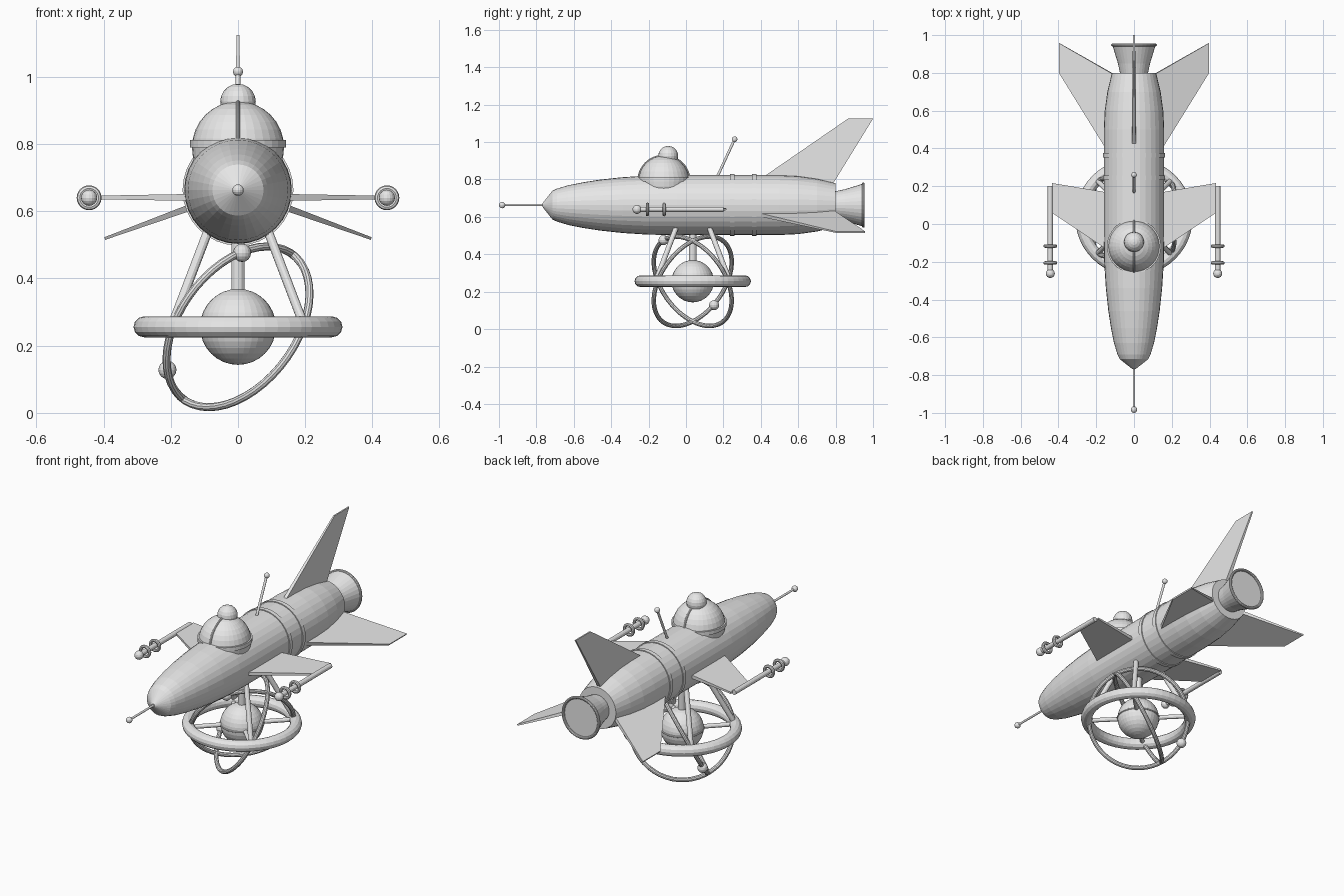
import bpy, bmesh
from math import sin, cos, pi, radians
from mathutils import Vector

if "Cube" in bpy.data.objects:
    bpy.data.objects.remove(bpy.data.objects["Cube"])

grey = bpy.data.materials.new("plain_grey")
grey.use_nodes = True
grey.diffuse_color = (0.8, 0.8, 0.8, 1)
grey.node_tree.nodes["Principled BSDF"].inputs["Base Color"].default_value = (0.8, 0.8, 0.8, 1)

AXIS_Z = 0.663                       # height of the hull axis
HUB = Vector((0, 0.036, 0.256))      # centre of the hanging orb


def finish(name, obj=None):
    obj = obj or bpy.context.object
    obj.name = name
    obj.data.materials.clear()
    obj.data.materials.append(grey)
    return obj


def from_bmesh(name, bm):
    bmesh.ops.recalc_face_normals(bm, faces=bm.faces)
    mesh = bpy.data.meshes.new(name)
    bm.to_mesh(mesh)
    bm.free()
    obj = bpy.data.objects.new(name, mesh)
    bpy.context.collection.objects.link(obj)
    return finish(name, obj)


def ball(name, loc, r, seg=16):
    bpy.ops.mesh.primitive_uv_sphere_add(segments=seg, ring_count=seg // 2, radius=r, location=loc)
    return finish(name)


def rod(name, a, b, r, seg=12):
    a, b = Vector(a), Vector(b)
    bpy.ops.mesh.primitive_cylinder_add(vertices=seg, radius=r, depth=(b - a).length, location=(a + b) / 2)
    obj = finish(name)
    obj.rotation_euler = (b - a).to_track_quat('Z', 'Y').to_euler()
    return obj


def ring(name, loc, normal, major, minor, seg=48, sides=10):
    bpy.ops.mesh.primitive_torus_add(location=loc, major_radius=major, minor_radius=minor,
                                     major_segments=seg, minor_segments=sides)
    obj = finish(name)
    obj.rotation_euler = Vector(normal).to_track_quat('Z', 'Y').to_euler()
    return obj


def lathe(name, profile, seg=32):
    """Turn (y, radius) points round the hull axis, capping both ends."""
    bm = bmesh.new()
    loops = [[bm.verts.new((r * cos(2 * pi * i / seg), y, AXIS_Z + r * sin(2 * pi * i / seg)))
              for i in range(seg)] for y, r in profile]
    for p, q in zip(loops, loops[1:]):
        for i in range(seg):
            j = (i + 1) % seg
            bm.faces.new((p[i], p[j], q[j], q[i]))
    bm.faces.new(loops[0])
    bm.faces.new(loops[-1])
    return from_bmesh(name, bm)


def fin(name, angle, corners, z, root=0.011, tip=0.004):
    """Tapered plate from (y, radius) corners: two at the root, two at the tip."""
    out = Vector((cos(angle), 0, sin(angle)))
    side = Vector((-sin(angle), 0, cos(angle)))
    bm = bmesh.new()
    faces = []
    for s in (1, -1):
        faces.append([bm.verts.new(Vector((0, y, z)) + out * r + side * s * (root if i in (0, 3) else tip))
                      for i, (y, r) in enumerate(corners)])
        bm.faces.new(faces[-1])
    a, b = faces
    for i in range(4):
        j = (i + 1) % 4
        bm.faces.new((a[i], a[j], b[j], b[i]))
    return from_bmesh(name, bm)


# Hull, nozzle and trim bands
lathe("hull", [(-0.767, 0.010), (-0.715, 0.076), (-0.69, 0.088), (-0.63, 0.106), (-0.55, 0.122),
               (-0.46, 0.136), (-0.34, 0.149), (-0.2, 0.158), (-0.05, 0.16), (0.5, 0.16),
               (0.6, 0.155), (0.7, 0.141), (0.8, 0.117)])
lathe("nozzle", [(0.79, 0.072), (0.85, 0.085), (0.945, 0.114)])
ring("nozzle_rim", (0, 0.948, AXIS_Z), (0, 1, 0), 0.113, 0.008, 32)
for y in (0.246, 0.364):
    lathe("hull_band", [(y - 0.012, 0.159), (y - 0.012, 0.165), (y + 0.012, 0.165), (y + 0.012, 0.159)])

# Nose probe and back aerial
rod("nose_probe", (0, -0.74, AXIS_Z), (0, -0.98, AXIS_Z), 0.006)
ball("nose_probe_tip", (0, -0.983, AXIS_Z), 0.017)
rod("aerial", (0, 0.165, 0.81), (0, 0.26, 1.015), 0.007)
ball("aerial_tip", (0, 0.26, 1.015), 0.015)

# Cockpit dome with collar, rib and top knob
ball("dome", (0, -0.118, 0.79), 0.137, 32)
bpy.ops.mesh.primitive_cylinder_add(vertices=32, radius=0.143, depth=0.022, location=(0, -0.118, 0.801))
finish("dome_collar")
ring("dome_rib", (0, -0.118, 0.79), (1, 0, 0), 0.137, 0.006)
ball("dome_knob", (0, -0.095, 0.926), 0.053, 20)

# Tail fins
fin("tail_fin", radians(90), [(0.34, 0.1), (0.866, 0.462), (1.0, 0.462), (0.777, 0.1)], AXIS_Z)
for name, a in (("left", -20), ("right", 200)):
    fin(name + "_tail_fin", radians(a), [(0.315, 0.1), (0.8, 0.422), (0.958, 0.422), (0.785, 0.1)], AXIS_Z)

# Side wings carrying ringed rods
for name, s in (("left", 1), ("right", -1)):
    fin(name + "_wing", 0 if s > 0 else pi, [(-0.165, 0.1), (0.06, 0.435), (0.217, 0.435), (0.16, 0.1)],
        0.641, 0.011, 0.005)
    x, z = 0.443 * s, 0.64
    rod(name + "_wing_rod", (x, 0.2, z), (x, -0.26, z), 0.014)
    ball(name + "_rod_tip", (x, -0.262, z), 0.024)
    for y in (-0.117, -0.206):
        ring(name + "_rod_ring", (x, y, z), (0, 1, 0), 0.028, 0.009, 24, 8)

# Hanging orb, outer ring, spokes and legs
ball("orb", HUB, 0.113, 32)
ring("orb_band", HUB, (0, 0, 1), 0.112, 0.005)
ring("outer_ring", HUB, (0, 0, 1), 0.28, 0.031, 48, 12)
rod("orb_post", HUB, HUB + Vector((0, 0, 0.28)), 0.02)
for sx in (1, -1):
    for sy in (1, -1):
        rim = HUB + Vector((sx * 0.198, sy * 0.198, 0))
        rod("spoke", HUB, rim, 0.012)
        rod("leg", rim, (sx * 0.082, HUB.y + sy * 0.082, 0.56), 0.014)

# Crossed orbit rings, each with one bead
for ny, bead in ((0.63, (0.012, -0.156, 0.22)), (-0.63, (-0.21, 0.114, -0.128))):
    ring("orbit_ring", HUB, (-0.61, ny, 0.46), 0.27, 0.012)
    ball("orbit_bead", HUB + Vector(bead), 0.027)
